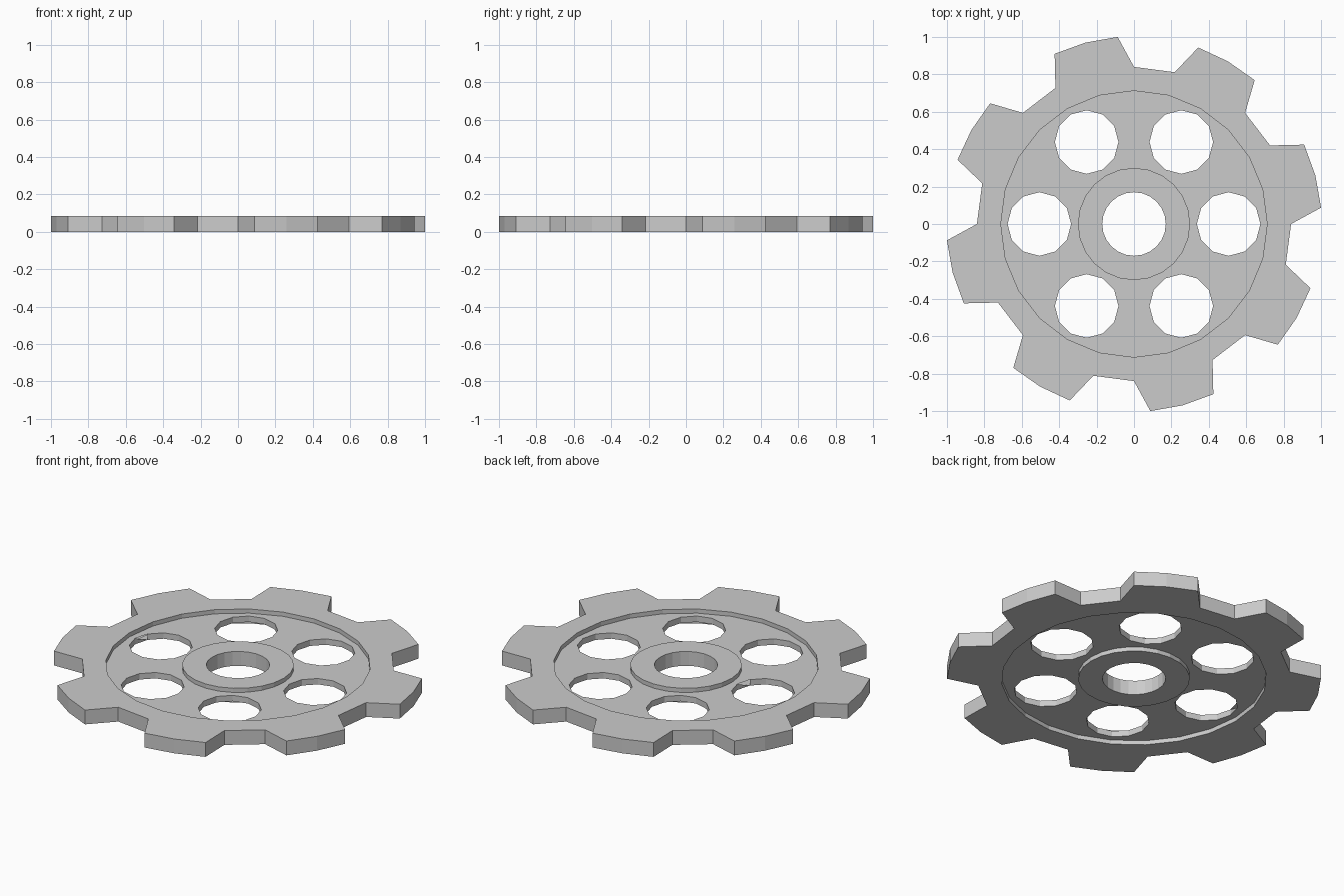
import bpy, bmesh
from math import sin, cos, radians

if "Cube" in bpy.data.objects:
    bpy.data.objects.remove(bpy.data.objects["Cube"])

T = 0.085       # gear thickness
RECESS = 0.025  # depth of the pocket on each face


def polar(r, deg, cx=0, cy=0):
    return (cx + r * cos(radians(deg)), cy + r * sin(radians(deg)))


def circle(r, n, cx=0, cy=0):
    return [polar(r, 360 * i / n, cx, cy) for i in range(n)]


def make_object(name, bm):
    bmesh.ops.recalc_face_normals(bm, faces=bm.faces)
    mesh = bpy.data.meshes.new(name)
    bm.to_mesh(mesh)
    bm.free()
    obj = bpy.data.objects.new(name, mesh)
    bpy.context.collection.objects.link(obj)
    return obj


def prism(name, outline, z0, z1):
    bm = bmesh.new()
    face = bm.faces.new([bm.verts.new((x, y, z0)) for x, y in outline])
    ext = bmesh.ops.extrude_face_region(bm, geom=[face])["geom"]
    verts = [g for g in ext if isinstance(g, bmesh.types.BMVert)]
    bmesh.ops.translate(bm, verts=verts, vec=(0, 0, z1 - z0))
    return make_object(name, bm)


def ring(name, r0, r1, n, z0, z1):
    bm = bmesh.new()
    loops = [[bm.verts.new((x, y, z)) for x, y in circle(r, n)]
             for r, z in ((r0, z0), (r1, z0), (r1, z1), (r0, z1))]
    for k in range(4):
        a, b = loops[k], loops[(k + 1) % 4]
        for i in range(n):
            j = (i + 1) % n
            bm.faces.new((a[i], a[j], b[j], b[i]))
    return make_object(name, bm)


# Gear body: eight tapered teeth
outline = []
for tooth in range(8):
    mid = 15 + 45 * tooth
    for r, off in ((0.84, -15), (1.004, -10), (1.004, 0), (1.004, 10), (0.84, 15)):
        outline.append(polar(r, mid + off))
gear = prism("gear_wheel", outline, 0, T)

# Cutters: face pockets, centre bore, six lightening holes
cutters = [
    ring("top_pocket_cutter", 0.30, 0.712, 24, T - RECESS, T + 0.1),
    ring("bottom_pocket_cutter", 0.30, 0.712, 24, -0.1, RECESS),
    prism("bore_cutter", circle(0.17, 24), -0.2, T + 0.2),
]
for i in range(6):
    cx, cy = polar(0.506, 60 * i)
    cutters.append(prism("hole_cutter", circle(0.17, 12, cx, cy), -0.2, T + 0.2))

for cutter in cutters:
    cutter.hide_render = True
    mod = gear.modifiers.new(cutter.name, 'BOOLEAN')
    mod.operation = 'DIFFERENCE'
    mod.solver = 'EXACT'
    mod.object = cutter

# Bake the cuts and drop the cutters
depsgraph = bpy.context.evaluated_depsgraph_get()
result = bpy.data.meshes.new_from_object(gear.evaluated_get(depsgraph))
gear.modifiers.clear()
gear.data = result
gear.data.name = "gear_wheel"
for cutter in cutters:
    bpy.data.objects.remove(cutter, do_unlink=True)
